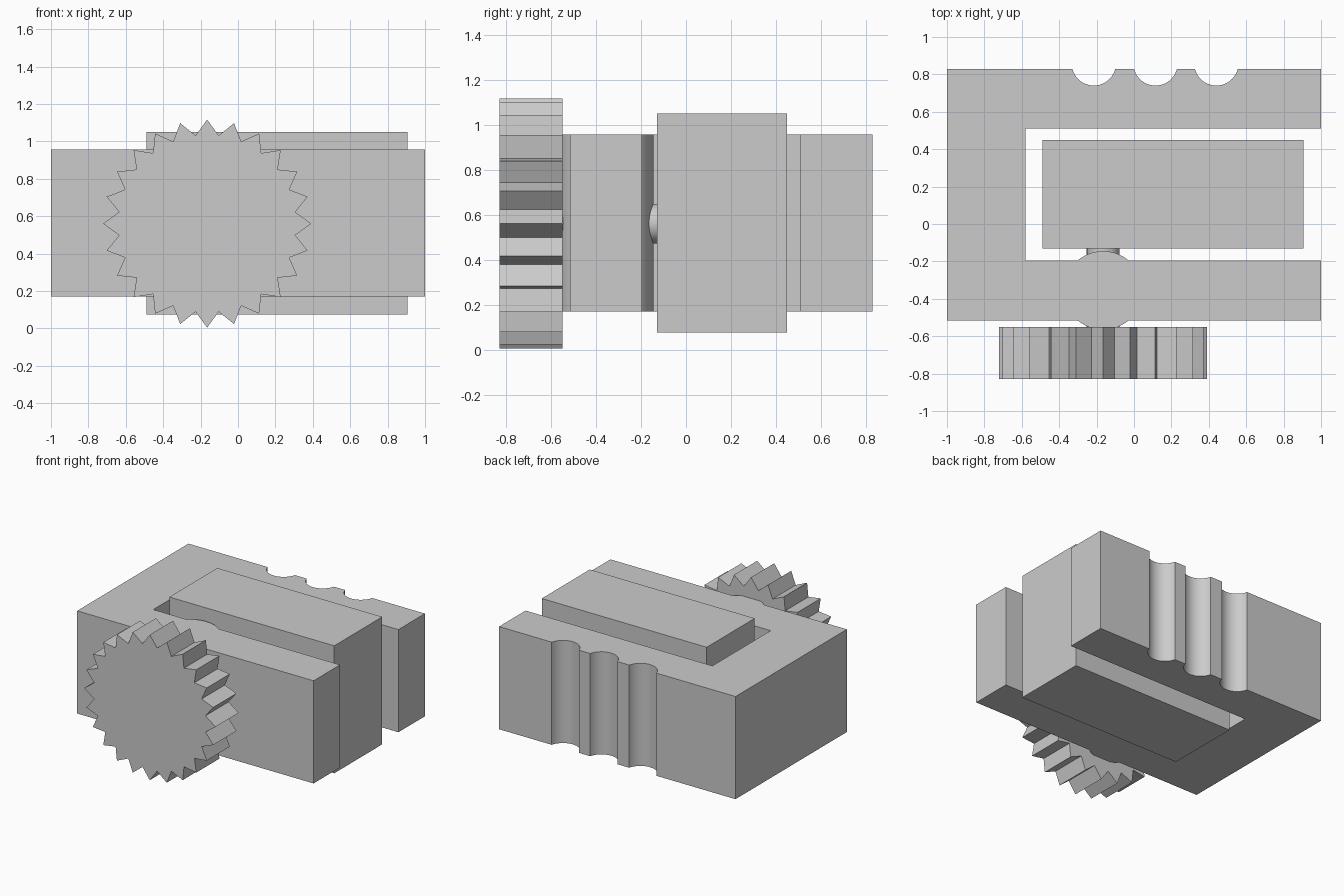
import bpy, bmesh
from math import sin, cos, asin, pi, radians

if "Cube" in bpy.data.objects:
    bpy.data.objects.remove(bpy.data.objects["Cube"])

grey = bpy.data.materials.new("light grey")
grey.use_nodes = True
grey.diffuse_color = (0.6, 0.6, 0.6, 1)
grey.node_tree.nodes["Principled BSDF"].inputs["Base Color"].default_value = (0.6, 0.6, 0.6, 1)


def arc(cx, cy, r, start, end, steps=20):
    angles = [start + (end - start) * i / steps for i in range(steps + 1)]
    return [(cx + r * cos(a), cy + r * sin(a)) for a in angles]


def prism(name, points, depth, smooth=False):
    """Extrude a closed list of 3D points along the depth vector."""
    bm = bmesh.new()
    face = bm.faces.new([bm.verts.new(p) for p in points])
    ext = bmesh.ops.extrude_face_region(bm, geom=[face], use_keep_orig=True)
    bmesh.ops.translate(bm, vec=depth, verts=[v for v in ext["geom"] if isinstance(v, bmesh.types.BMVert)])
    bmesh.ops.recalc_face_normals(bm, faces=bm.faces)
    mesh = bpy.data.meshes.new(name)
    bm.to_mesh(mesh)
    bm.free()
    mesh.materials.append(grey)
    obj = bpy.data.objects.new(name, mesh)
    bpy.context.collection.objects.link(obj)
    if smooth:
        bpy.ops.object.select_all(action="DESELECT")
        obj.select_set(True)
        bpy.context.view_layer.objects.active = obj
        bpy.ops.object.shade_smooth_by_angle(angle=radians(30))
    return obj


KNOB_X, KNOB_Z = -0.165, 0.56

# U-shaped frame with a round swelling for the screw and three grip grooves
BULGE_Y, BULGE_R = -0.355, 0.21
a = asin(0.16 / BULGE_R)
GROOVE_Y, GROOVE_R, BACK = 0.858, 0.118, 0.83
b = asin((GROOVE_Y - BACK) / GROOVE_R)
outline = [(-1, -0.515)]
outline += arc(KNOB_X, BULGE_Y, BULGE_R, pi + a, 2 * pi - a)
outline += [(1, -0.515), (1, -0.195)]
outline += arc(KNOB_X, BULGE_Y, BULGE_R, a, pi - a)
outline += [(-0.58, -0.195), (-0.58, 0.51), (1, 0.51), (1, BACK)]
for x in (0.44, 0.115, -0.215):
    outline += arc(x, GROOVE_Y, GROOVE_R, -b, -pi + b)
outline += [(-1, BACK)]
prism("frame", [(x, y, 0.17) for x, y in outline], (0, 0, 0.785), True)

# Sliding jaw block inside the frame
jaw = [(-0.49, -0.13), (0.905, -0.13), (0.905, 0.45), (-0.49, 0.45)]
prism("sliding_jaw", [(x, y, 0.075) for x, y in jaw], (0, 0, 0.975))

# Screw shaft joining knob and jaw
circle = arc(KNOB_X, KNOB_Z, 0.088, 0, 2 * pi, 48)[:-1]
prism("screw_shaft", [(x, -0.56, z) for x, z in circle], (0, 0.44, 0), True)

# Toothed thumb wheel
TEETH = 24
wheel = []
for i in range(TEETH * 2):
    r = 0.475 if i % 2 else 0.556
    t = pi * i / TEETH
    wheel.append((KNOB_X + r * cos(t), -0.83, KNOB_Z + r * sin(t)))
prism("thumb_wheel", wheel, (0, 0.28, 0))
